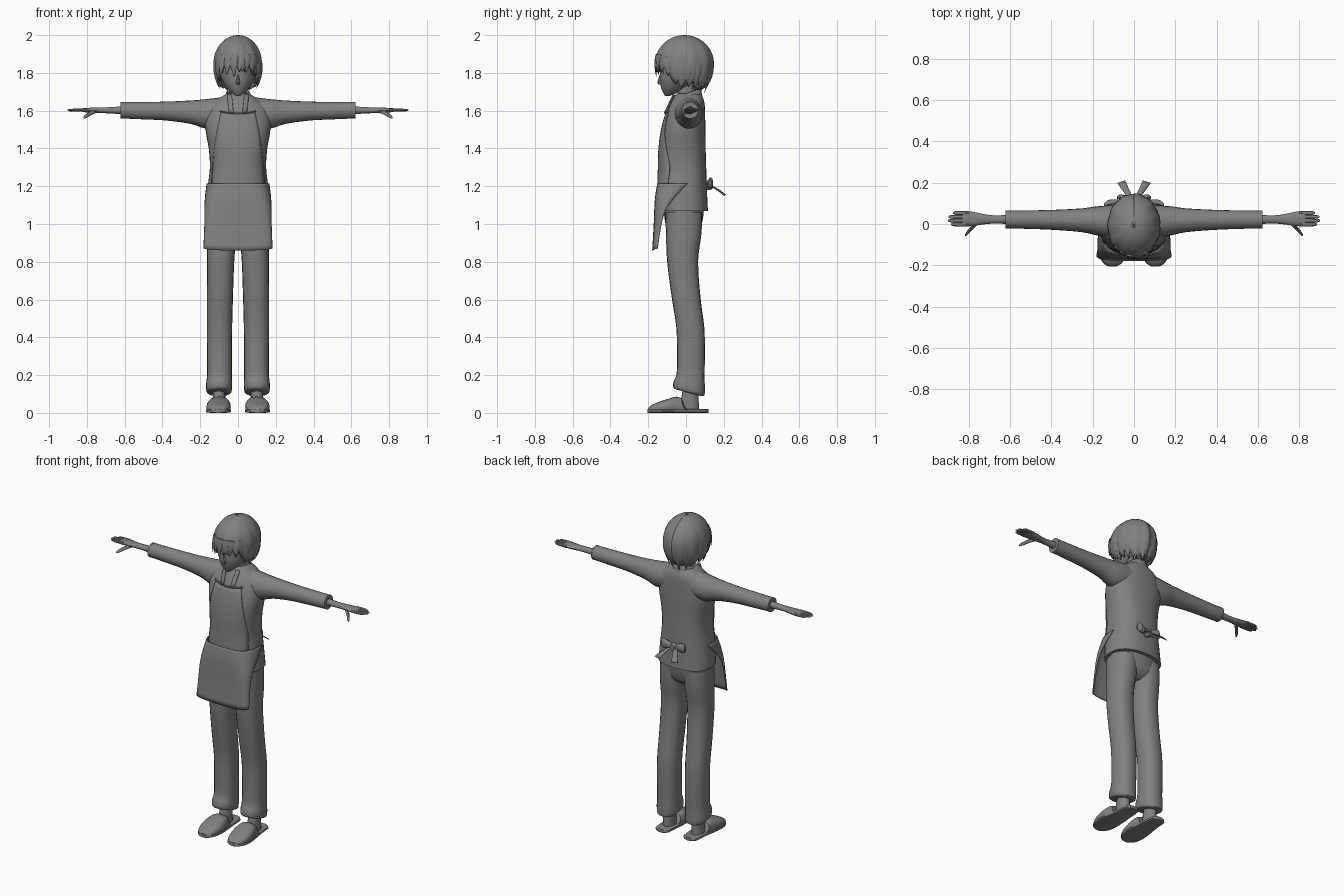
import bpy, bmesh, math, random
from mathutils import Vector

random.seed(4)
grey = bpy.data.materials.new("plain_grey")
grey.diffuse_color = (0.22, 0.22, 0.22, 1)


def make(name, verts, faces, mirror=False, thick=0, angle=40):
    me = bpy.data.meshes.new(name)
    me.from_pydata(verts, [], faces)
    bm = bmesh.new()
    bm.from_mesh(me)
    bmesh.ops.recalc_face_normals(bm, faces=bm.faces)
    bm.to_mesh(me)
    bm.free()
    me.materials.append(grey)
    ob = bpy.data.objects.new(name, me)
    bpy.context.collection.objects.link(ob)
    if thick:
        mod = ob.modifiers.new("thickness", 'SOLIDIFY')
        mod.thickness, mod.offset = thick, -1
    if mirror:
        ob.modifiers.new("mirror", 'MIRROR')
    bpy.ops.object.select_all(action='DESELECT')
    ob.select_set(True)
    bpy.context.view_layer.objects.active = ob
    bpy.ops.object.shade_smooth_by_angle(angle=math.radians(angle))
    return ob


def smooth_rings(rings, sub):
    """Catmull-Rom samples through the ring list."""
    out = []
    for i in range(len(rings) - 1):
        a, b, c, d = (rings[min(max(k, 0), len(rings) - 1)] for k in range(i - 1, i + 3))
        for s in range(sub):
            t = s / sub
            out.append([0.5 * (2*q + (r-p)*t + (2*p-5*q+4*r-w)*t*t + (3*q-p-3*r+w)*t**3)
                        for p, q, r, w in zip(a, b, c, d)])
    return out + [list(rings[-1])]


def loft(name, rings, axis='z', n=24, p=2.0, sub=3, warp=None, **kw):
    """Rings are (position on axis, centre 1, centre 2, radius 1, radius 2)."""
    verts, faces = [], []
    rows = smooth_rings(rings, sub)
    for t, c1, c2, r1, r2 in rows:
        for k in range(n):
            a = 2 * math.pi * k / n
            c, s = math.cos(a), math.sin(a)
            u = c1 + r1 * math.copysign(abs(c) ** (2 / p), c)
            v = c2 + r2 * math.copysign(abs(s) ** (2 / p), s)
            co = {'x': (t, u, v), 'y': (u, t, v), 'z': (u, v, t)}[axis]
            verts.append(warp(*co) if warp else co)
    for j in range(len(rows) - 1):
        for k in range(n):
            m = (k + 1) % n
            faces.append((j*n + k, j*n + m, j*n + n + m, j*n + n + k))
    faces += [tuple(range(n)), tuple(range((len(rows) - 1) * n, len(rows) * n))]
    return make(name, verts, faces, **kw)


def sheet(name, rows, cols, fn, **kw):
    """Open grid whose points come from fn(row 0..1, column -1..1)."""
    verts = [fn(j / rows, 2 * k / cols - 1) for j in range(rows + 1) for k in range(cols + 1)]
    w = cols + 1
    faces = [(j*w + k, j*w + k + 1, j*w + w + k + 1, j*w + w + k)
             for j in range(rows) for k in range(cols)]
    return make(name, verts, faces, **kw)


def lock(name, a, b, c, width, flat=0.4, mirror=False):
    """Tapered tuft along a bent path."""
    a, b, c = Vector(a), Vector(b), Vector(c)
    out = Vector((b.x, b.y, 0)).normalized()
    side = out.cross(Vector((0, 0, 1)))
    verts, faces, n = [], [], 6
    for i in range(6):
        t = i / 5
        o = a*(1-t)**2 + b*2*t*(1-t) + c*t*t
        r = width * (1 - t) ** 0.7 + 0.001
        verts += [o + side*r*math.cos(k*math.pi/3) + out*r*flat*math.sin(k*math.pi/3) for k in range(n)]
    for j in range(5):
        faces += [(j*n+k, j*n+(k+1) % n, j*n+n+(k+1) % n, j*n+n+k) for k in range(n)]
    make(name, verts, faces + [tuple(range(n)), tuple(range(5*n, 6*n))], mirror=mirror)


# Jacket body
BODY = [(1.07, 0, -.012, .172, .128), (1.2, 0, -.018, .160, .128), (1.3, 0, -.018, .149, .125),
        (1.4, 0, -.018, .155, .122), (1.5, 0, -.012, .172, .115), (1.58, 0, -.002, .170, .103),
        (1.64, 0, .008, .135, .090), (1.675, 0, .012, .085, .074), (1.69, 0, .012, .060, .062)]
loft("jacket_body", BODY, p=2.4, n=32)

# Sleeves
loft("sleeve", [(.08, .012, 1.590, .078, .082), (.17, .015, 1.583, .072, .078), (.25, .018, 1.592, .058, .062),
                (.38, .020, 1.598, .049, .050), (.5, .021, 1.600, .045, .046), (.618, .022, 1.602, .043, .043)],
     axis='x', n=20, mirror=True)
loft("sleeve_cuff", [(.612, .022, 1.602, .044, .044), (.622, .022, 1.602, .044, .044)], axis='x', n=20, mirror=True)

# Hands
loft("palm", [(.60, .022, 1.602, .022, .022), (.68, .022, 1.602, .020, .017), (.73, .023, 1.602, .025, .015),
              (.78, .025, 1.602, .034, .014), (.82, .026, 1.603, .035, .010), (.832, .026, 1.603, .032, .006)],
     axis='x', n=14, mirror=True)
for i, tip in enumerate((.888, .902, .898, .878)):
    y = -.002 + i * .0185
    loft(f"finger_{i + 1}", [(.80, y, 1.603, .0095, .009), (.85, y, 1.603, .0095, .008),
                             (tip - .01, y, 1.603, .008, .006), (tip, y, 1.603, .003, .002)],
         axis='x', n=8, mirror=True)
loft("thumb", [(-.057, .815, 1.562, .003, .003), (-.045, .808, 1.568, .009, .008), (-.02, .787, 1.582, .011, .010),
               (.012, .755, 1.600, .016, .012)], axis='y', n=8, mirror=True)

# Trousers
loft("hips", [(.94, 0, -.015, .10, .05), (.97, 0, -.014, .135, .085), (1.03, 0, -.012, .155, .102),
              (1.10, 0, -.012, .155, .108)], p=2.3)


def cuff_tilt(x, y, z):
    return x, y, z - max(0, .25 - z) / .15 * .27 * (y - .02)


loft("trouser_leg", [(.105, .100, .015, .050, .062), (.112, .100, .015, .066, .082), (.15, .100, .017, .069, .083),
                     (.2, .098, .024, .066, .074), (.3, .098, .026, .066, .074), (.45, .098, .023, .067, .074),
                     (.6, .096, .002, .069, .076), (.8, .092, -.018, .072, .082), (.95, .086, -.012, .078, .094),
                     (1.06, .080, -.012, .080, .098)], n=20, p=2.3, warp=cuff_tilt, mirror=True)

# Feet and slippers
loft("ankle", [(.02, .100, .02, .036, .05), (.07, .100, .02, .034, .048), (.16, .100, .025, .032, .036)],
     n=14, mirror=True)
SOLE = [(.118, .098, .010, .02, .010), (.10, .098, .010, .046, .010), (.03, .098, .010, .052, .010),
        (-.08, .102, .010, .066, .010), (-.15, .104, .010, .064, .010), (-.19, .104, .010, .045, .010),
        (-.205, .104, .010, .02, .010)]
loft("slipper_sole", SOLE, axis='y', n=16, p=4, sub=2, mirror=True)
loft("slipper_upper", [(-.202, .104, .014, .022, .010), (-.185, .104, .02, .046, .020), (-.14, .104, .025, .062, .035),
                       (-.09, .102, .032, .064, .044), (-.05, .100, .038, .056, .048), (-.02, .100, .034, .050, .042)],
     axis='y', n=20, p=2.6, warp=lambda x, y, z: (x, y + max(0, .04 - z) * .8 * (y > -.06), max(z, .004)), mirror=True)


# Apron: the bib follows the jacket, the skirt hangs free
def body_front(x, z):
    row = min(smooth_rings(BODY, 16), key=lambda r: abs(r[0] - z))
    return row[2] - row[4] * max(0, 1 - abs(x / row[3]) ** 2.4) ** (1 / 2.4)


def bib(v, u):
    z = 1.19 + .40 * v
    x = u * (.14 - .05 * v ** 2)
    return x, body_front(x, z) - .006, z


SKIRT = [(1.215, .166, -.152, .01), (1.15, .174, -.163, -.05), (1.08, .178, -.168, -.10),
         (1.0, .178, -.171, -.128), (.86, .183, -.179, -.150)]


def skirt(v, u):
    rows = smooth_rings(SKIRT, 4)
    z, w, front, edge = rows[round(v * 16)]
    return w * math.sin(u * math.pi / 2), front + (edge - front) * abs(u) ** 3.5, z + .012 * u * u * v


sheet("apron_bib", 14, 16, bib, thick=.005)
sheet("apron_skirt", 16, 24, skirt, thick=.005)
loft("apron_neck_trim", [(-.095, -.125, 1.598, .006, .006), (-.05, -.122, 1.588, .006, .005),
                         (0, -.122, 1.586, .006, .005), (.05, -.122, 1.588, .006, .005),
                         (.095, -.125, 1.598, .006, .006)], axis='x', n=6,
     warp=lambda x, y, z: (x, y + .012 + 2.2 * x * x, z))

# Bow at the back of the waist
loft("bow_knot", [(.095, 0, 1.205, .018, .022), (.12, 0, 1.205, .022, .026), (.14, 0, 1.205, .014, .02)],
     axis='y', n=12)
loft("bow_loop", [(0, .118, 1.205, .008, .010), (.03, .124, 1.212, .012, .022), (.065, .130, 1.218, .014, .030),
                  (.082, .128, 1.216, .006, .022)], axis='x', n=12, mirror=True)
sheet("bow_tail", 6, 2, lambda v, u: (.012 + .05 * v + u * (.008 + .011 * v), .12 + .085 * v - .006 * u,
                                      1.205 - .05 * v ** 1.5), thick=.004, mirror=True)

# Neck, open collar and lapels
loft("neck", [(1.60, 0, .0, .055, .055), (1.66, 0, .003, .046, .050), (1.78, 0, .005, .046, .050)], n=18)


def collar(v, u):
    a = u * math.radians(150)
    r = .080 - .016 * v
    return r * math.sin(a), .010 + r * 1.08 * math.cos(a), 1.64 + .065 * v + .02 * math.cos(a) * v - .01


sheet("collar", 4, 28, collar, thick=.007)
sheet("lapel", 4, 3, lambda v, u: (.036 + .012 * u + .01 * v, -.112 + .045 * v + .004 * u, 1.59 + .095 * v),
      thick=.006, mirror=True)

# Head
loft("head", [(1.678, 0, -.098, .010, .012), (1.69, 0, -.088, .028, .030), (1.715, 0, -.068, .054, .062),
              (1.75, 0, -.042, .080, .096), (1.79, 0, -.026, .094, .112), (1.85, 0, -.014, .102, .122),
              (1.91, 0, -.010, .096, .115), (1.96, 0, -.008, .065, .08), (1.975, 0, -.008, .02, .03)], n=28)
loft("nose", [(1.738, 0, -.134, .006, .006), (1.748, 0, -.137, .011, .015), (1.79, 0, -.130, .005, .010)], n=8)
loft("ear", [(1.745, .088, -.005, .006, .010), (1.77, .097, -.005, .010, .018), (1.80, .100, .0, .010, .018)],
     n=8, mirror=True)


# Hair shell with a jagged hem
def hair(v, u):
    deg = abs(u) * 180
    hem = 1.825 if deg < 45 else 1.825 - .08 * min(1, (deg - 45) / 30)
    if deg > 100:
        hem -= .03 * min(1, (deg - 100) / 50)
    hem += .022 * (abs((u * 11 + .3) % 1 - .5) * 4 - 1)
    top = math.acos(max(-.95, (hem - 1.85) / .15))
    th, a = .02 + (top - .02) * v, u * math.pi
    r = math.sin(th) if th < math.pi / 2 else math.sin(th) ** .55
    tuft = 1 + .025 * v * math.sin(u * math.pi * 11)
    return .128 * r * math.sin(a) * tuft, -.008 - .155 * r * math.cos(a) * tuft, 1.85 + .15 * math.cos(th)


sheet("hair", 16, 110, hair, thick=.012, angle=50)

# Loose fringe, side and nape locks
for i, deg in enumerate((-42, -25, -9, 8, 24, 41)):
    s, c = math.sin(math.radians(deg)), math.cos(math.radians(deg))
    drop = 1.785 + random.uniform(-.01, .025)
    lock(f"fringe_lock_{i + 1}", (.112*s, -.008 - .142*c, 1.90), (.130*s, -.008 - .162*c, 1.85),
         (.122*s + random.uniform(-.015, .015), -.008 - .150*c, drop), .026)
for i, (deg, drop) in enumerate(((62, 1.74), (80, 1.715), (100, 1.735), (122, 1.72), (145, 1.70), (168, 1.69))):
    s, c = math.sin(math.radians(deg)), math.cos(math.radians(deg))
    lock(f"side_lock_{i + 1}", (.115*s, -.008 - .140*c, 1.86), (.132*s, -.008 - .150*c, 1.79),
         (.098*s, -.008 - .105*c, drop), .030, mirror=True)
